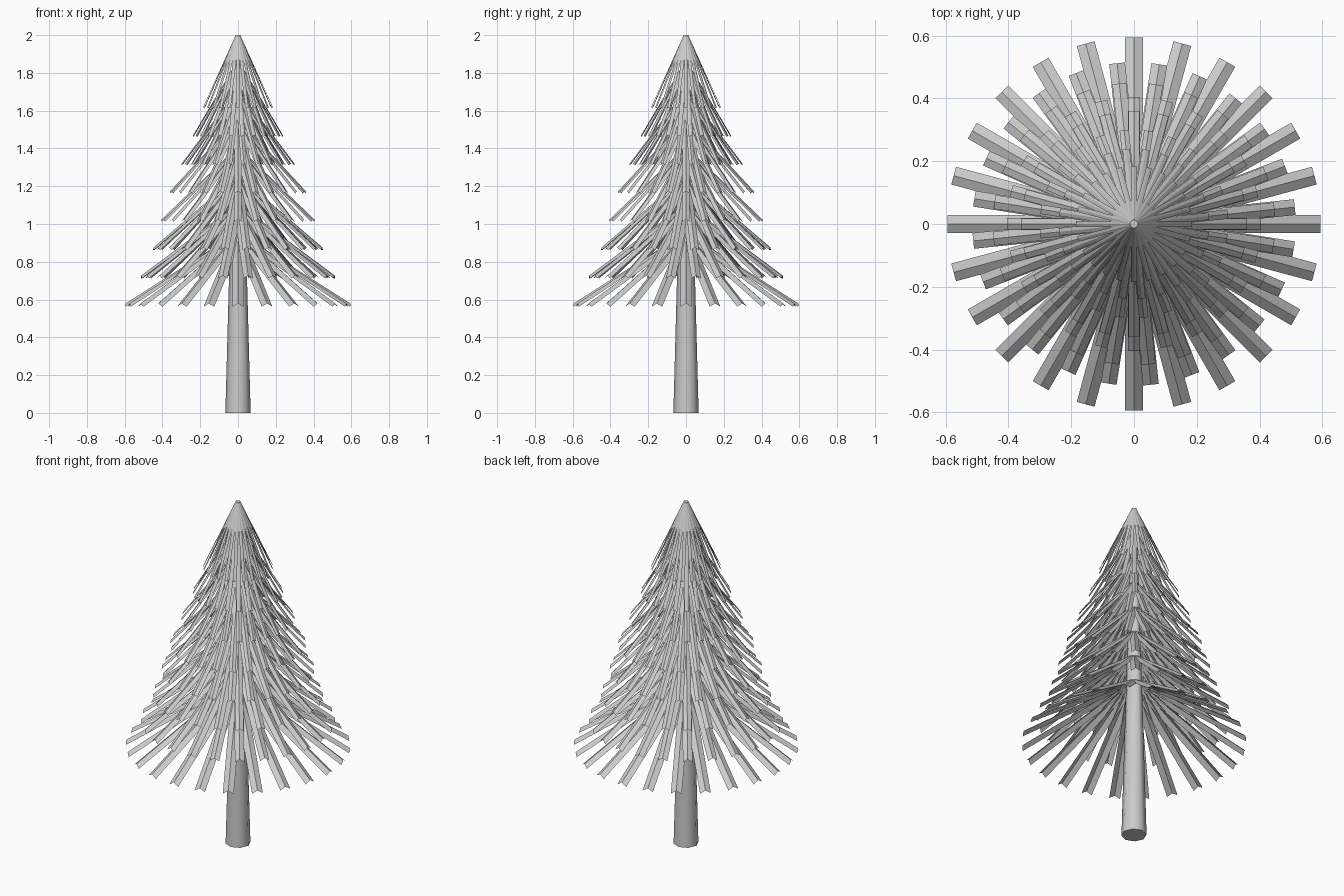
import bpy, bmesh, math
from mathutils import Matrix, Vector

if "Cube" in bpy.data.objects:
    bpy.data.objects.remove(bpy.data.objects["Cube"], do_unlink=True)

grey = bpy.data.materials.new("plain grey")
grey.use_nodes = True
color = (0.6, 0.6, 0.6, 1)
grey.diffuse_color = color
grey.node_tree.nodes["Principled BSDF"].inputs["Base Color"].default_value = color

TOP = 2.0
COUNT = 24
STEP = 0.15
DROP = 0.43
TIP_RADII = [0.185, 0.24, 0.30, 0.36, 0.405, 0.45, 0.515, 0.595]
TURNS = [0, 6, 6, 0, 0, 6, 6, 0]


def add_object(name, bm):
    mesh = bpy.data.meshes.new(name)
    bm.to_mesh(mesh)
    bm.free()
    mesh.materials.append(grey)
    obj = bpy.data.objects.new(name, mesh)
    bpy.context.collection.objects.link(obj)
    return obj


def add_bough(bm, angle, start_z, tip_z, reach, width):
    # Ridged strip that slopes from the trunk to its tip
    turn = Matrix.Rotation(angle, 3, "Z")
    fold = width * 0.3
    rows = []
    for radius, z in ((0.012, start_z), (reach, tip_z)):
        rows.append([bm.verts.new(turn @ Vector((radius, side * width / 2, z - abs(side) * fold)))
                     for side in (-1, 0, 1)])
    for i in range(2):
        bm.faces.new((rows[0][i], rows[1][i], rows[1][i + 1], rows[0][i + 1]))


# Tapered trunk
bm = bmesh.new()
bmesh.ops.create_cone(bm, cap_ends=True, segments=8, radius1=0.067, radius2=0.013, depth=TOP,
                      matrix=Matrix.Translation((0, 0, TOP / 2)))
trunk = add_object("trunk", bm)
for face in trunk.data.polygons:
    face.use_smooth = len(face.vertices) == 4

# Tiers of boughs, from the crown down
for i, (reach, turn) in enumerate(zip(TIP_RADII, TURNS)):
    bm = bmesh.new()
    start = TOP - STEP * i
    width = reach * 0.098
    tip = start - DROP + 0.06 + width * 0.3 - 0.018
    for k in range(COUNT):
        add_bough(bm, math.radians(turn) + math.tau * k / COUNT, start, tip, reach, width)
    add_object(f"bough_tier_{i + 1}", bm)
